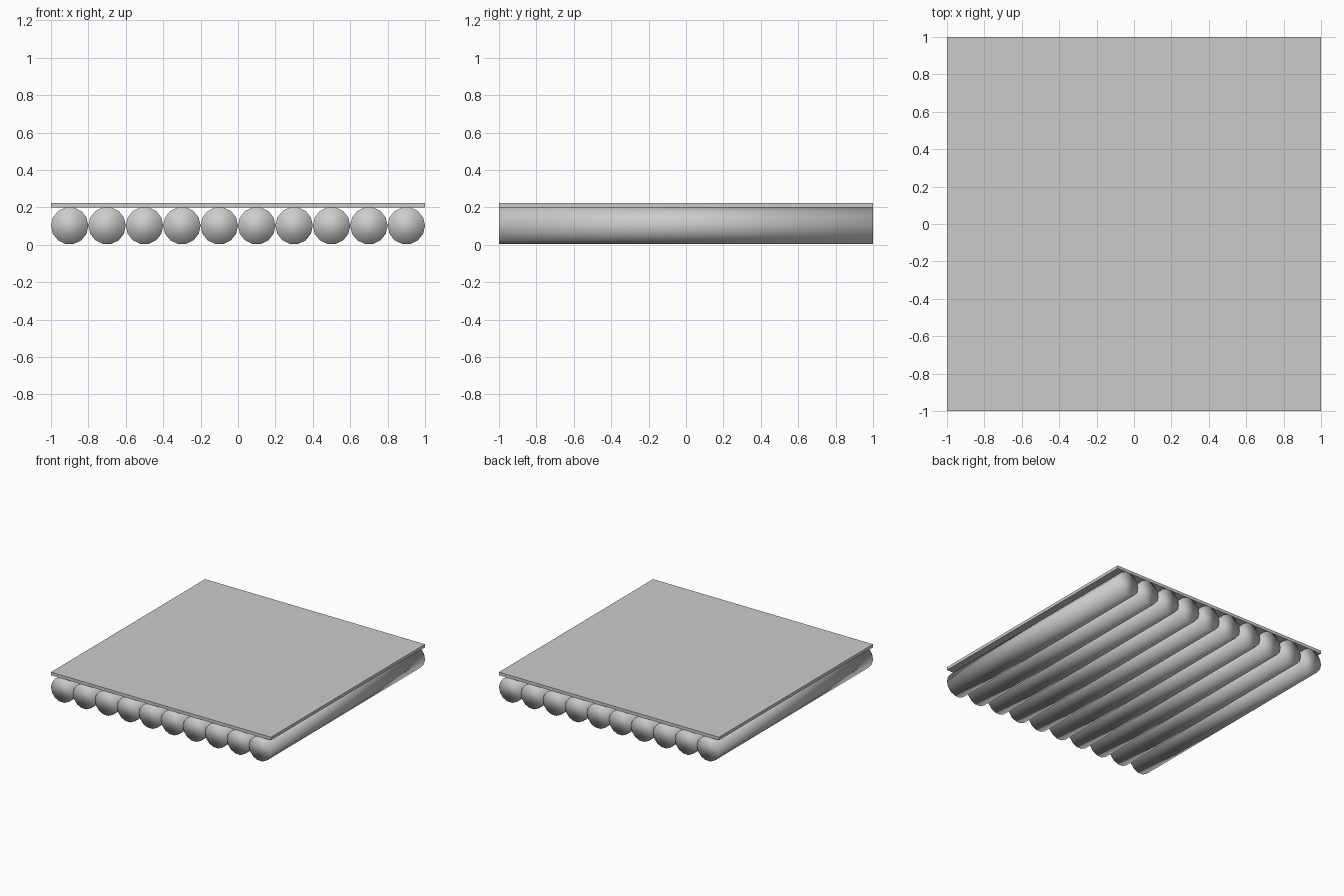
import bpy, math

if "Cube" in bpy.data.objects:
    bpy.data.objects.remove(bpy.data.objects["Cube"])

COUNT, R, SIDES = 10, 0.1, 14
flat_r = R * math.cos(math.pi / SIDES)  # half height, flat side down

# Row of round logs running front to back
for i in range(COUNT):
    bpy.ops.mesh.primitive_cylinder_add(
        vertices=SIDES, radius=R, depth=2,
        location=(-1 + R + 2 * R * i, 0, 0.005 + flat_r),
        rotation=(math.pi / 2, math.pi / 2, 0))
    log = bpy.context.object
    log.name = f"log_{i + 1}"
    bpy.ops.object.transform_apply(location=False, rotation=True, scale=True)
    bpy.ops.object.shade_smooth()

# Thin deck board on top
bpy.ops.mesh.primitive_cube_add(size=1, location=(0, 0, 0.2125))
deck = bpy.context.object
deck.name = "deck_board"
deck.scale = (2, 2, 0.025)
bpy.ops.object.transform_apply(location=False, rotation=False, scale=True)
